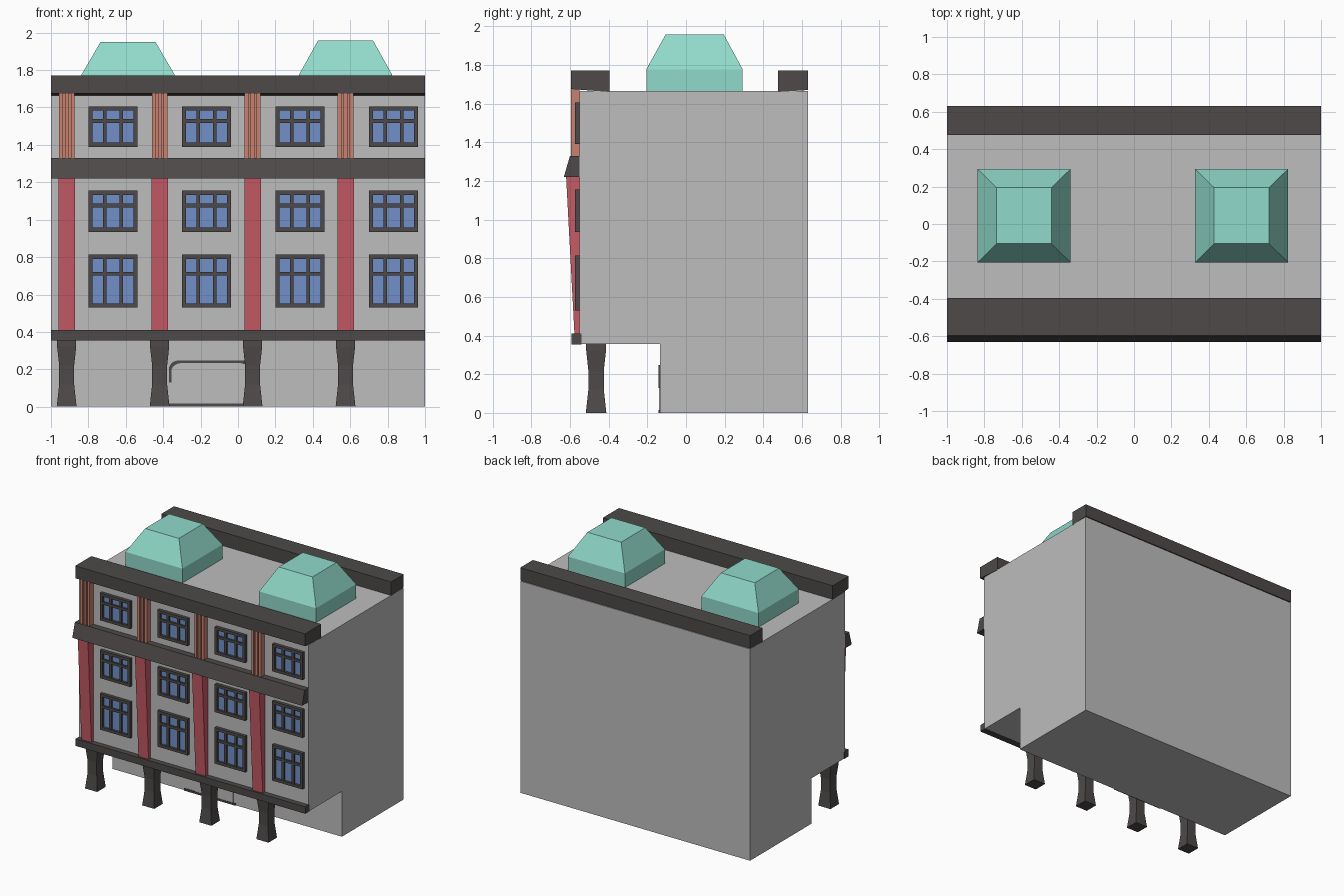
import bpy, bmesh, math

cube = bpy.data.objects.get("Cube")
if cube:
    bpy.data.objects.remove(cube, do_unlink=True)


def material(name, rgb):
    m = bpy.data.materials.new(name)
    m.use_nodes = True
    m.diffuse_color = (*rgb, 1)
    m.node_tree.nodes["Principled BSDF"].inputs["Base Color"].default_value = (*rgb, 1)
    return m


WALL = material("light grey wall", (0.51, 0.51, 0.51))
TRIM = material("dark grey trim", (0.075, 0.068, 0.066))
RED = material("red pilaster", (0.56, 0.105, 0.13))
ORANGE = material("terracotta", (0.58, 0.225, 0.16))
BLUE = material("blue glass", (0.165, 0.28, 0.58))
TEAL = material("teal skylight", (0.28, 0.70, 0.59))


def finish(name, bm, mat):
    bmesh.ops.recalc_face_normals(bm, faces=bm.faces)
    me = bpy.data.meshes.new(name)
    bm.to_mesh(me)
    bm.free()
    me.materials.append(mat)
    ob = bpy.data.objects.new(name, me)
    bpy.context.collection.objects.link(ob)
    return ob


def prism(name, profile, x0, x1, mat):
    """Extrude a (y, z) profile along x."""
    bm = bmesh.new()
    face = bm.faces.new([bm.verts.new((x0, y, z)) for y, z in profile])
    out = bmesh.ops.extrude_face_region(bm, geom=[face])["geom"]
    moved = [g for g in out if isinstance(g, bmesh.types.BMVert)]
    bmesh.ops.translate(bm, verts=moved, vec=(x1 - x0, 0, 0))
    return finish(name, bm, mat)


def loft(bm, rings):
    """Stack rectangles given as (z, x0, x1, y0, y1)."""
    prev = None
    for z, x0, x1, y0, y1 in rings:
        ring = [bm.verts.new(c) for c in ((x0, y0, z), (x1, y0, z), (x1, y1, z), (x0, y1, z))]
        if prev is None:
            bm.faces.new(ring[::-1])
        else:
            for i in range(4):
                j = (i + 1) % 4
                bm.faces.new((prev[i], prev[j], ring[j], ring[i]))
        prev = ring
    bm.faces.new(prev)


def boxes(name, items, mat):
    """Join boxes given as (x0, x1, y0, y1, z0, z1)."""
    bm = bmesh.new()
    for x0, x1, y0, y1, z0, z1 in items:
        loft(bm, [(z0, x0, x1, y0, y1), (z1, x0, x1, y0, y1)])
    return finish(name, bm, mat)


FRONT, BACK, SOFFIT, ROOF, PORCH = -0.55, 0.63, 0.357, 1.665, -0.135

# Main block with the recessed ground floor
prism("building_body", [(PORCH, 0), (BACK, 0), (BACK, ROOF), (FRONT, ROOF),
                        (FRONT, SOFFIT), (PORCH, SOFFIT)], -0.999, 0.999, WALL)

# Horizontal bands and roof parapets
prism("front_parapet", [(-0.595, 1.675), (-0.395, 1.66), (-0.395, 1.772), (-0.595, 1.772)], -1, 1, TRIM)
prism("back_parapet", [(0.475, 1.66), (0.632, 1.67), (0.632, 1.772), (0.475, 1.772)], -1, 1, TRIM)
prism("middle_cornice", [(FRONT, 1.22), (-0.632, 1.22), (-0.6, 1.33), (FRONT, 1.33)], -1, 1, TRIM)
prism("lower_band", [(FRONT + 0.01, 0.355), (-0.592, 0.355), (-0.592, 0.41), (FRONT + 0.01, 0.41)], -1, 1, TRIM)

# Pilasters, fluted upper pilasters and porch columns
for i in range(4):
    x = -0.916 + i * 0.497
    prism(f"red_pilaster_{i + 1}", [(FRONT, 0.41), (-0.577, 0.41), (-0.62, 1.22), (FRONT, 1.22)],
          x - 0.044, x + 0.044, RED)
    flutes = [(x - 0.042, x + 0.042, -0.582, FRONT, 1.33, 1.675)]
    flutes += [(x + d - 0.01, x + d + 0.01, -0.595, -0.58, 1.33, 1.675) for d in (-0.032, 0, 0.032)]
    boxes(f"upper_pilaster_{i + 1}", flutes, ORANGE)
    bm = bmesh.new()
    loft(bm, [(z, x - r, x + r, -0.465 - r, -0.465 + r)
              for z, r in ((0, 0.053), (0.12, 0.04), (0.22, 0.04), (0.32, 0.051), (0.357, 0.051))])
    finish(f"porch_column_{i + 1}", bm, TRIM)

# Windows
for row, (z0, z1) in enumerate(((0.53, 0.813), (0.935, 1.155), (1.39, 1.605))):
    for col in range(4):
        x0 = -0.8 + col * 0.5
        x1, w, y = x0 + 0.263, 0.022, -0.575
        rail = z0 + (z1 - z0) * 0.64
        frame = [(x0, x0 + w, y, FRONT, z0, z1), (x1 - w, x1, y, FRONT, z0, z1),
                 (x0 + w, x1 - w, y, FRONT, z0, z0 + w), (x0 + w, x1 - w, y, FRONT, z1 - w, z1),
                 (x0 + w, x1 - w, y + 0.004, FRONT, rail - 0.01, rail + 0.01)]
        frame += [(x0 + f - 0.01, x0 + f + 0.01, y + 0.006, FRONT, z0 + w, z1 - w) for f in (0.087, 0.176)]
        tag = f"{row + 1}_{col + 1}"
        boxes("window_frame_" + tag, frame, TRIM)
        boxes("window_glass_" + tag, [(x0 + 0.01, x1 - 0.01, -0.557, FRONT, z0 + 0.01, z1 - 0.01)], BLUE)

# Skylights with upright sides and a sloping top
for name, x, top in (("left_skylight", 0.575, 1.958), ("right_skylight", -0.588, 1.95)):
    bm = bmesh.new()
    loft(bm, [(1.66, x - 0.248, x + 0.248, -0.205, 0.293),
              (1.777, x - 0.248, x + 0.248, -0.205, 0.293),
              (top, x - 0.147, x + 0.147, -0.105, 0.195)])
    finish(name, bm, TEAL)

# Entrance: rounded surround, threshold and panel joint
left, right, height, r = -0.37, 0.075, 0.247, 0.05
arc = [(math.radians(a)) for a in range(0, 91, 15)]
path = [(left, 0.13)] + [(left + r - r * math.cos(a), height - r + r * math.sin(a)) for a in arc]
path += [(right - r + r * math.sin(a), height - r + r * math.cos(a)) for a in arc] + [(right, 0.13)]
bm = bmesh.new()
prev = None
cx, cz = (left + right) / 2, 0.1
for px, pz in path:
    # Inner edge is pulled towards the doorway centre
    ix = px + 0.014 * max(-1, min(1, (cx - px) / 0.18))
    iz = pz - 0.014 * min(1, max(0, (pz - 0.15) / 0.09))
    ring = [bm.verts.new(c) for c in ((px, PORCH - 0.008, pz), (ix, PORCH - 0.008, iz),
                                     (ix, PORCH, iz), (px, PORCH, pz))]
    if prev:
        for i in range(4):
            j = (i + 1) % 4
            bm.faces.new((prev[i], prev[j], ring[j], ring[i]))
    else:
        bm.faces.new(ring)
    prev = ring
bm.faces.new(prev)
finish("entrance_surround", bm, TRIM)
boxes("entrance_threshold", [(left, right, PORCH - 0.008, PORCH, 0, 0.016)], TRIM)
boxes("entrance_door", [(-0.275, right - 0.02, PORCH - 0.005, PORCH, 0.016, 0.232)], WALL)
